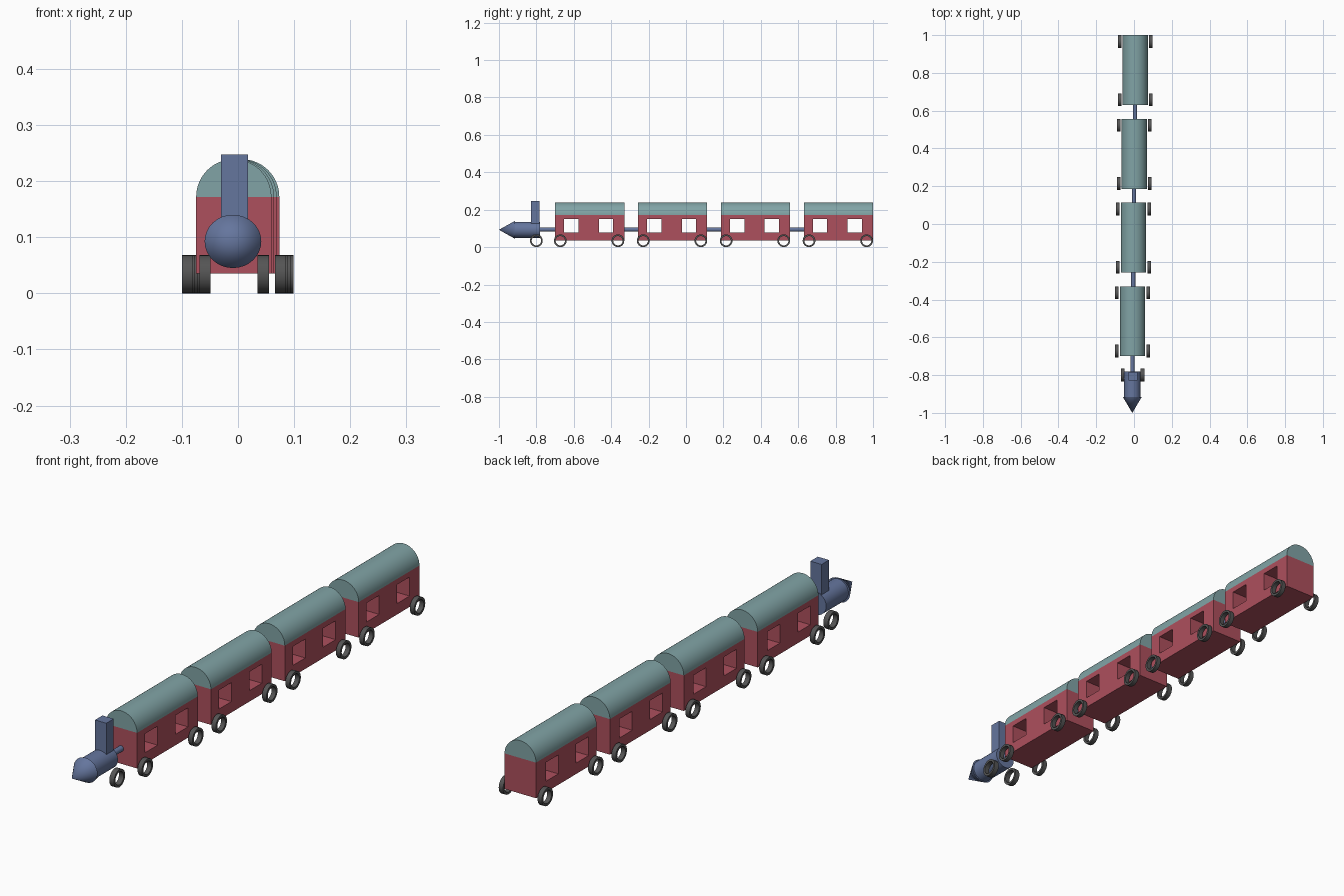
import bpy, bmesh
from math import pi, sin, cos, radians

if "Cube" in bpy.data.objects:
    bpy.data.objects.remove(bpy.data.objects["Cube"])


def material(name, rgb):
    m = bpy.data.materials.new(name)
    m.diffuse_color = (*rgb, 1)
    m.use_nodes = True
    m.node_tree.nodes["Principled BSDF"].inputs["Base Color"].default_value = m.diffuse_color
    return m


RED = material("red_paint", (0.42, 0.08, 0.11))
TEAL = material("teal_roof", (0.22, 0.37, 0.38))
BLUE = material("blue_metal", (0.13, 0.18, 0.34))
DARK = material("dark_wheel", (0.09, 0.09, 0.09))


def finish(name, bm, mat):
    """Make an object from a bmesh, smooth across shallow edges only."""
    bmesh.ops.remove_doubles(bm, verts=bm.verts, dist=1e-5)
    bmesh.ops.recalc_face_normals(bm, faces=bm.faces)
    for f in bm.faces:
        f.smooth = True
    for e in bm.edges:
        e.smooth = e.calc_face_angle(pi) < radians(30)
    mesh = bpy.data.meshes.new(name)
    bm.to_mesh(mesh)
    bm.free()
    mesh.materials.clear()
    mesh.materials.append(mat)
    ob = bpy.data.objects.new(name, mesh)
    bpy.context.collection.objects.link(ob)
    return ob


def extrude(name, loops, depth, loc, axis, mat):
    """Extrude filled outlines (inner loops become holes) along x or y."""
    cu = bpy.data.curves.new(name + "_profile", 'CURVE')
    cu.dimensions = '2D'
    cu.fill_mode = 'BOTH'
    cu.extrude = depth / 2
    for pts in loops:
        sp = cu.splines.new('POLY')
        sp.points.add(len(pts) - 1)
        for p, (a, b) in zip(sp.points, pts):
            p.co = (a, b, 0, 1)
        sp.use_cyclic_u = True
    tmp = bpy.data.objects.new("profile_helper", cu)
    bpy.context.collection.objects.link(tmp)
    mesh = bpy.data.meshes.new_from_object(tmp)
    bm = bmesh.new()
    bm.from_mesh(mesh)
    bpy.data.objects.remove(tmp)
    bpy.data.meshes.remove(mesh)
    bpy.data.curves.remove(cu)
    ob = finish(name, bm, mat)
    ob.rotation_euler = (pi / 2, 0, pi / 2 if axis == 'X' else 0)
    ob.location = loc
    return ob


def rect(a0, a1, b0, b1):
    return [(a0, b0), (a1, b0), (a1, b1), (a0, b1)]


def arc(r, n=32, sweep=2 * pi):
    count = n if sweep == 2 * pi else n + 1
    return [(r * cos(sweep * i / n), r * sin(sweep * i / n)) for i in range(count)]


def wheel_pair(name, x, y, inner, outer):
    for side, s in (("left", -1), ("right", 1)):
        extrude(f"{name}_{side}", [arc(0.034), arc(0.025)], outer - inner,
                (x + s * (inner + outer) / 2, y, 0.034), 'X', DARK)


def rod(name, x, y0, y1):
    extrude(name, [arc(0.011, 24)], y1 - y0, (x, (y0 + y1) / 2, 0.094), 'Y', BLUE)


# Carriages, each nudged slightly sideways along the train
LENGTH, PITCH, HALF = 0.37, 0.4433, 0.067
for i in range(4):
    y0 = -0.70 + i * PITCH
    x = -0.0075 + i * 0.0047
    n = f"carriage_{i + 1}"
    # Body with two window openings right through
    extrude(n + "_body", [rect(0, LENGTH, 0.035, 0.172),
                          rect(0.049, 0.125, 0.077, 0.15),
                          rect(0.234, 0.31, 0.077, 0.15)],
            2 * HALF, (x, y0, 0), 'X', RED)
    # Half-round roof
    extrude(n + "_roof", [arc(HALF, 32, pi)], LENGTH,
            (x, y0 + LENGTH / 2, 0.172), 'Y', TEAL)
    wheel_pair(n + "_front_wheel", x, y0 + 0.028, 0.0735, 0.092)
    wheel_pair(n + "_rear_wheel", x, y0 + 0.336, 0.0735, 0.092)
    # Coupling to the vehicle in front
    gap = 0.085 if i == 0 else PITCH - LENGTH
    rod(n + "_coupling", x - 0.001, y0 - gap, y0)

# Engine boiler, nose, chimney and wheels
EX, EZ = -0.009, 0.0925
extrude("boiler", [arc(0.043)], 0.135, (EX, -0.8475, EZ), 'Y', BLUE)

bm = bmesh.new()
bmesh.ops.create_cone(bm, cap_ends=True, segments=32, radius1=0.0505, radius2=0, depth=0.085)
nose = finish("nose_cone", bm, BLUE)
nose.rotation_euler = (pi / 2, 0, 0)
nose.scale = (1, 0.94, 1)
nose.location = (EX, -0.9575, EZ)

extrude("chimney", [rect(-0.024, 0.024, 0.09, 0.247)], 0.045,
        (-0.006, -0.8055, 0), 'Y', BLUE)
wheel_pair("engine_wheel", -0.007, -0.80, 0.042, 0.062)
